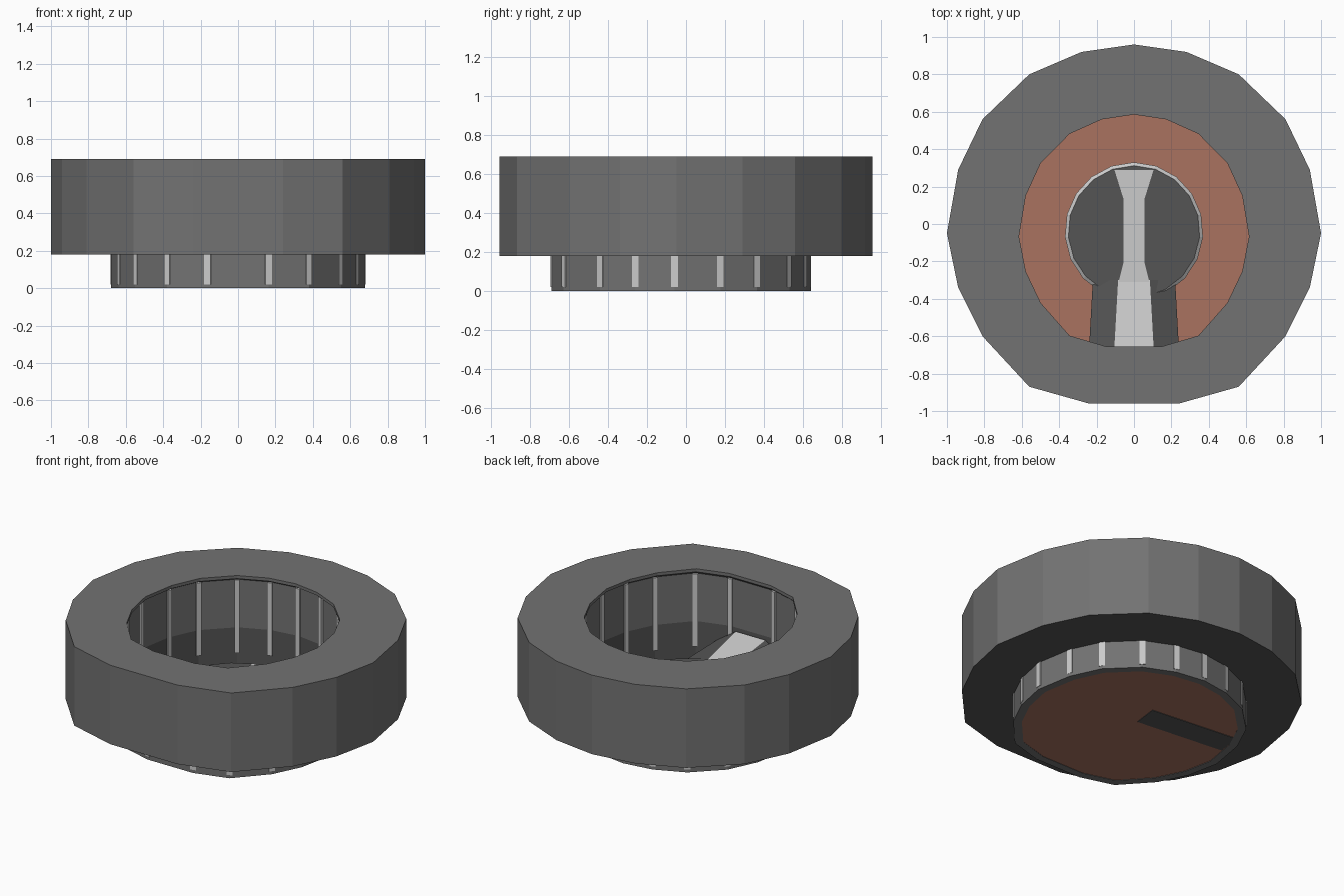
import bpy, bmesh, math
from mathutils import Vector

if "Cube" in bpy.data.objects:
    bpy.data.objects.remove(bpy.data.objects["Cube"])


def mat(name, c):
    m = bpy.data.materials.new(name)
    m.diffuse_color = (*c, 1)
    m.use_nodes = True
    m.node_tree.nodes["Principled BSDF"].inputs["Base Color"].default_value = m.diffuse_color
    return m


DARK = mat("dark_grey", (0.17, 0.17, 0.17))
DEEP = mat("deep_grey", (0.09, 0.09, 0.09))
SILVER = mat("silver", (0.55, 0.55, 0.55))
BROWN = mat("brown", (0.40, 0.17, 0.115))

# faceted 19-sided outline: right half from front to back, then mirrored
HALF = [(.24, -.96), (.56, -.87), (.81, -.6), (.94, -.34), (1, -.05),
        (.94, .29), (.81, .56), (.56, .8), (.28, .92)]
OUTLINE = HALF + [(0, .96)] + [(-x, y) for x, y in reversed(HALF)]


def ring(sx, sy, cy):
    return [(x * sx, y * sy + cy) for x, y in OUTLINE]


def finish(name, bm, mats):
    bmesh.ops.recalc_face_normals(bm, faces=bm.faces)
    me = bpy.data.meshes.new(name)
    bm.to_mesh(me)
    bm.free()
    for m in mats:
        me.materials.append(m)
    ob = bpy.data.objects.new(name, me)
    bpy.context.collection.objects.link(ob)
    return ob


def loft(name, sections, mats, deep_faces=()):
    """Closed ring swept through scaled copies of the outline."""
    bm = bmesh.new()
    rows = [[bm.verts.new((x, y, z)) for x, y in ring(sx, sy, cy)]
            for sx, sy, cy, z in sections]
    n = len(OUTLINE)
    for k, a in enumerate(rows):
        b = rows[(k + 1) % len(rows)]
        for i in range(n):
            j = (i + 1) % n
            f = bm.faces.new((a[i], a[j], b[j], b[i]))
            f.material_index = int(k in deep_faces)
    return finish(name, bm, mats)


def prism(bm, lower, upper, side_index=0):
    lo = [bm.verts.new(p) for p in lower]
    hi = [bm.verts.new(p) for p in upper]
    bm.faces.new(lo)
    bm.faces.new(hi)
    for i in range(len(lo)):
        j = (i + 1) % len(lo)
        f = bm.faces.new((lo[i], lo[j], hi[j], hi[i]))
        f.material_index = side_index


def plate(name, pts, z0, z1, mats):
    bm = bmesh.new()
    prism(bm, [(x, y, z0) for x, y in pts], [(x, y, z1) for x, y in pts])
    return finish(name, bm, mats)


# thick ring with a lipped bore and a narrower foot
loft("ring_body", [
    (.65, .675, -.03, .05), (.65, .675, -.03, .34), (.65, .675, -.03, .65),
    (.615, .646, -.035, .67), (.615, .646, -.035, .69), (1, 1, 0, .69),
    (1, 1, 0, .18), (.68, .695, -.025, .18), (.68, .695, -.025, 0),
    (.63, .645, -.025, 0)], [DARK, DEEP], deep_faces=(0, 6))

# brown base disc with a pointer slot marked underneath
plate("base_disc", ring(.648, .67, -.03), .004, .06, [BROWN])
plate("base_slot", [(-.01, .02), (-.6, .08), (-.58, .24), (.01, .18)],
      .001, .03, [DEEP])

# round pedestal with silver chamfered edge
bm = bmesh.new()


def circle(r, z):
    return [(r * math.sin(math.tau * i / 19), -.04 + r * math.cos(math.tau * i / 19), z)
            for i in range(19)]


prism(bm, circle(.37, .05), circle(.37, .24), 1)
prism(bm, circle(.37, .24), circle(.352, .255), 1)
bmesh.ops.remove_doubles(bm, verts=bm.verts, dist=.0005)
finish("pedestal", bm, [DEEP, SILVER])

# arm from the pedestal to the front wall: silver crest with dark flanks
bm = bmesh.new()
rows = []
for y, half, w, z_edge, z_top in [(-.3, .22, .085, .245, .26), (-.66, .24, .105, .235, .325)]:
    rows.append([bm.verts.new(p) for p in (
        (-half, y, .05), (-half, y, z_edge), (-w, y, z_top),
        (w, y, z_top), (half, y, z_edge), (half, y, .05))])
a, b = rows
for k in range(6):
    j = (k + 1) % 6
    f = bm.faces.new((a[k], a[j], b[j], b[k]))
    f.material_index = int(k == 2)
bm.faces.new(a)
bm.faces.new(b)
finish("arm", bm, [DEEP, SILVER])

# waisted silver band across the pedestal top
right = [(.085, -.32), (.055, -.2), (.055, .13), (.105, .29)]
plate("pedestal_band", right + [(-x, y) for x, y in reversed(right)],
      .24, .262, [SILVER])


# narrow silver strips following the corners of the bore and the foot
def strips(name, pts, z0, z1, w):
    bm = bmesh.new()
    for x, y in pts:
        c = Vector((x, y, 0))
        d = c.normalized()
        t = Vector((-d.y, d.x, 0)) * w
        d *= .007
        base = [c + d - t, c + d + t, c - d + t, c - d - t]
        prism(bm, [(v.x, v.y, z0) for v in base], [(v.x, v.y, z1) for v in base])
    finish(name, bm, [SILVER])


strips("bore_strips", ring(.645, .668, -.03), .18, .65, .015)
strips("foot_strips", ring(.674, .689, -.025), .02, .18, .018)
